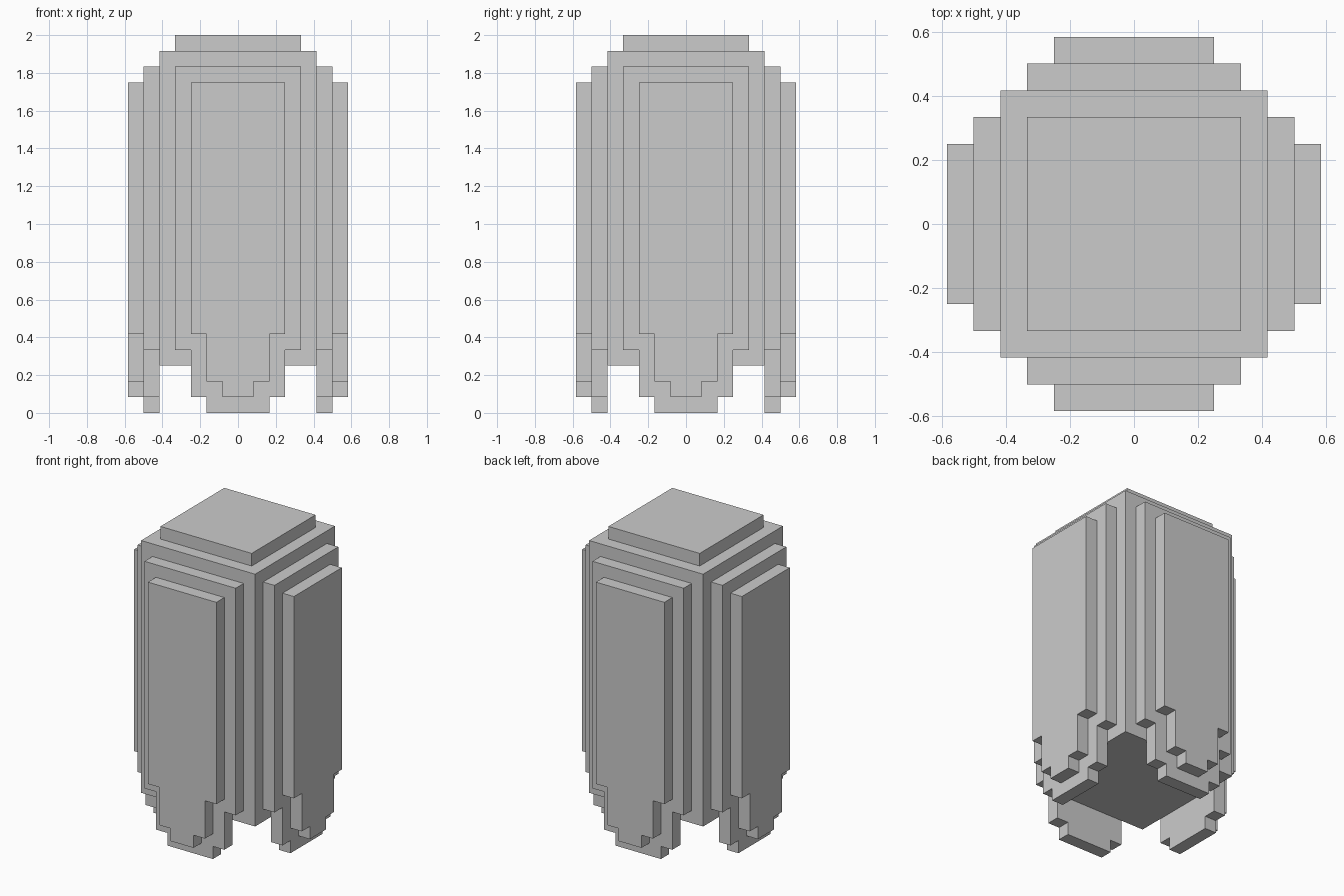
import bpy, bmesh, math
from mathutils import Matrix

if "Cube" in bpy.data.objects:
    bpy.data.objects.remove(bpy.data.objects["Cube"])

U = 1 / 12  # the model sits on a grid of 1/12 unit


def finish(name, bm):
    bmesh.ops.recalc_face_normals(bm, faces=bm.faces)
    mesh = bpy.data.meshes.new(name)
    bm.to_mesh(mesh)
    bm.free()
    obj = bpy.data.objects.new(name, mesh)
    bpy.context.collection.objects.link(obj)
    return obj


def block(name, half, z0, z1):
    bm = bmesh.new()
    bmesh.ops.create_cube(bm, size=1)
    bmesh.ops.scale(bm, vec=(2 * half * U, 2 * half * U, (z1 - z0) * U), verts=bm.verts)
    bmesh.ops.translate(bm, vec=(0, 0, (z0 + z1) / 2 * U), verts=bm.verts)
    return finish(name, bm)


def plate(name, half_profile, near, far, angle):
    """Mirror a stepped (x, z) profile and extrude it outwards along -y."""
    outline = half_profile + [(-x, z) for x, z in reversed(half_profile)]
    bm = bmesh.new()
    face = bm.faces.new([bm.verts.new((x * U, -near * U, z * U)) for x, z in outline])
    new = bmesh.ops.extrude_face_region(bm, geom=[face], use_keep_orig=True)["geom"]
    moved = [g for g in new if isinstance(g, bmesh.types.BMVert)]
    bmesh.ops.translate(bm, vec=(0, (near - far) * U, 0), verts=moved)
    bmesh.ops.rotate(bm, matrix=Matrix.Rotation(angle, 3, 'Z'), verts=bm.verts)
    return finish(name, bm)


# Central body and raised top
block("core_body", 5, 3, 23)
block("top_cap", 4, 23, 24)

# Two stacked plates with stepped lower ends on each side
INNER = [(2, 0), (2, 1), (3, 1), (3, 4), (4, 4), (4, 22)]
OUTER = [(1, 1), (1, 2), (2, 2), (2, 5), (3, 5), (3, 21)]
for i, side in enumerate(("front", "right", "back", "left")):
    plate(side + "_inner_plate", INNER, 5, 6, i * math.pi / 2)
    plate(side + "_outer_plate", OUTER, 6, 7, i * math.pi / 2)
